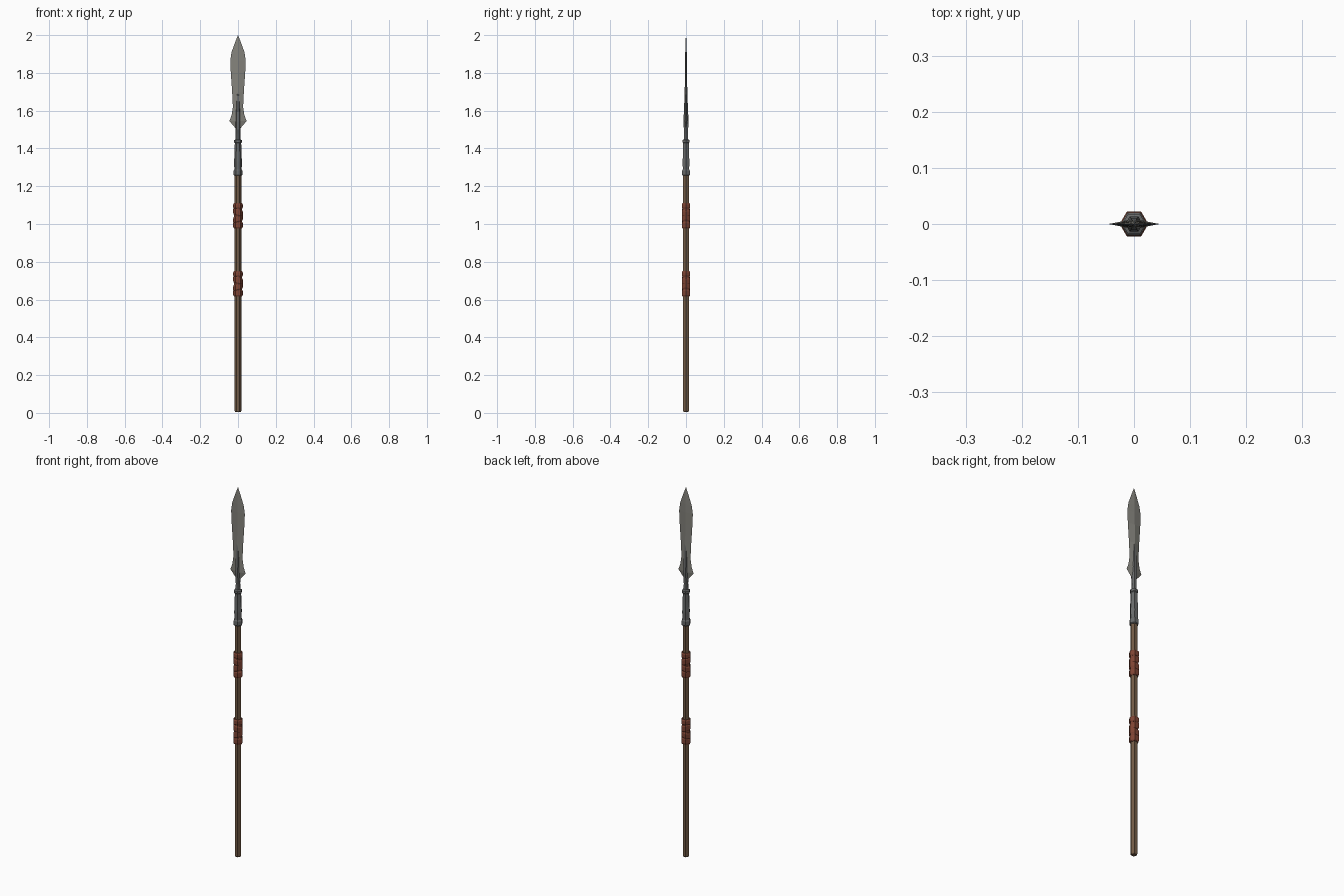
import bpy, math

if "Cube" in bpy.data.objects:
    bpy.data.objects.remove(bpy.data.objects["Cube"])

def material(name, rgb):
    m = bpy.data.materials.new(name)
    m.diffuse_color = (*rgb, 1)
    m.use_nodes = True
    m.node_tree.nodes["Principled BSDF"].inputs["Base Color"].default_value = m.diffuse_color
    return m

STEEL = material("blade steel", (0.23, 0.225, 0.20))
IRON = material("dark iron", (0.14, 0.145, 0.145))
WOOD = material("brown wood", (0.17, 0.105, 0.06))
LEATHER = material("red leather", (0.21, 0.058, 0.034))

def loft(name, rings, mat):
    """Skin equal-sized rings of points from bottom to top, with end caps."""
    n = len(rings[0])
    verts = [p for r in rings for p in r]
    faces = [tuple(reversed(range(n))), tuple(range(len(verts) - n, len(verts)))]
    for k in range(len(rings) - 1):
        for i in range(n):
            j = (i + 1) % n
            faces.append((k*n + i, k*n + j, (k+1)*n + j, (k+1)*n + i))
    me = bpy.data.meshes.new(name)
    me.from_pydata(verts, [], faces)
    me.materials.append(mat)
    ob = bpy.data.objects.new(name, me)
    bpy.context.collection.objects.link(ob)
    return ob

def hex_rings(profile, tilt=0.0):
    """Hexagonal rings from (radius, height); tilt slants them sideways."""
    return [[(r*math.cos(i*math.pi/3), r*math.sin(i*math.pi/3),
              z + tilt*r*math.cos(i*math.pi/3)) for i in range(6)]
            for r, z in profile]

# Wooden shaft with a bevelled butt
loft("shaft", hex_rings([(0.014, 0.004), (0.0175, 0.010), (0.0175, 1.28)]), WOOD)

# Two leather grips: a sleeve and overlapping slanted bands
for k, z in enumerate((0.615, 0.975)):
    loft(f"grip_sleeve_{k}", hex_rings([(0.021, z), (0.021, z + 0.135)]), LEATHER)
    for b, (h, size, tilt) in enumerate(((0.019, 0.034, 0), (0.052, 0.034, 0.3),
                                         (0.086, 0.036, -0.3), (0.120, 0.028, 0))):
        c, s = z + h, size / 2
        loft(f"grip_band_{k}_{b}", hex_rings(
            [(0.022, c - s), (0.0255, c - s*0.6), (0.0255, c + s*0.6), (0.022, c + s)],
            tilt), LEATHER)

# Iron socket with collars
loft("socket", hex_rings([(0.020, 1.256), (0.0235, 1.260), (0.0235, 1.282),
                          (0.0195, 1.288), (0.0205, 1.33), (0.019, 1.37),
                          (0.017, 1.428), (0.021, 1.432), (0.021, 1.444),
                          (0.013, 1.448)]), IRON)

# Neck running up into the blade as a tapering ridge
loft("blade_ridge", hex_rings([(0.0135, 1.44), (0.012, 1.48), (0.0155, 1.54),
                               (0.012, 1.62), (0.004, 1.74)]), IRON)

# Leaf blade with diamond cross-section: height, half width, half thickness
sections = [(1.505, 0.011, 0.006), (1.545, 0.0455, 0.009), (1.575, 0.034, 0.009),
            (1.62, 0.027, 0.008), (1.70, 0.031, 0.007), (1.80, 0.038, 0.0055),
            (1.865, 0.041, 0.005), (1.91, 0.034, 0.004), (1.96, 0.016, 0.0025),
            (2.0, 0.0005, 0.0005)]
loft("blade", [[(w, 0, z), (0, t, z), (-w, 0, z), (0, -t, z)]
               for z, w, t in sections], STEEL)
